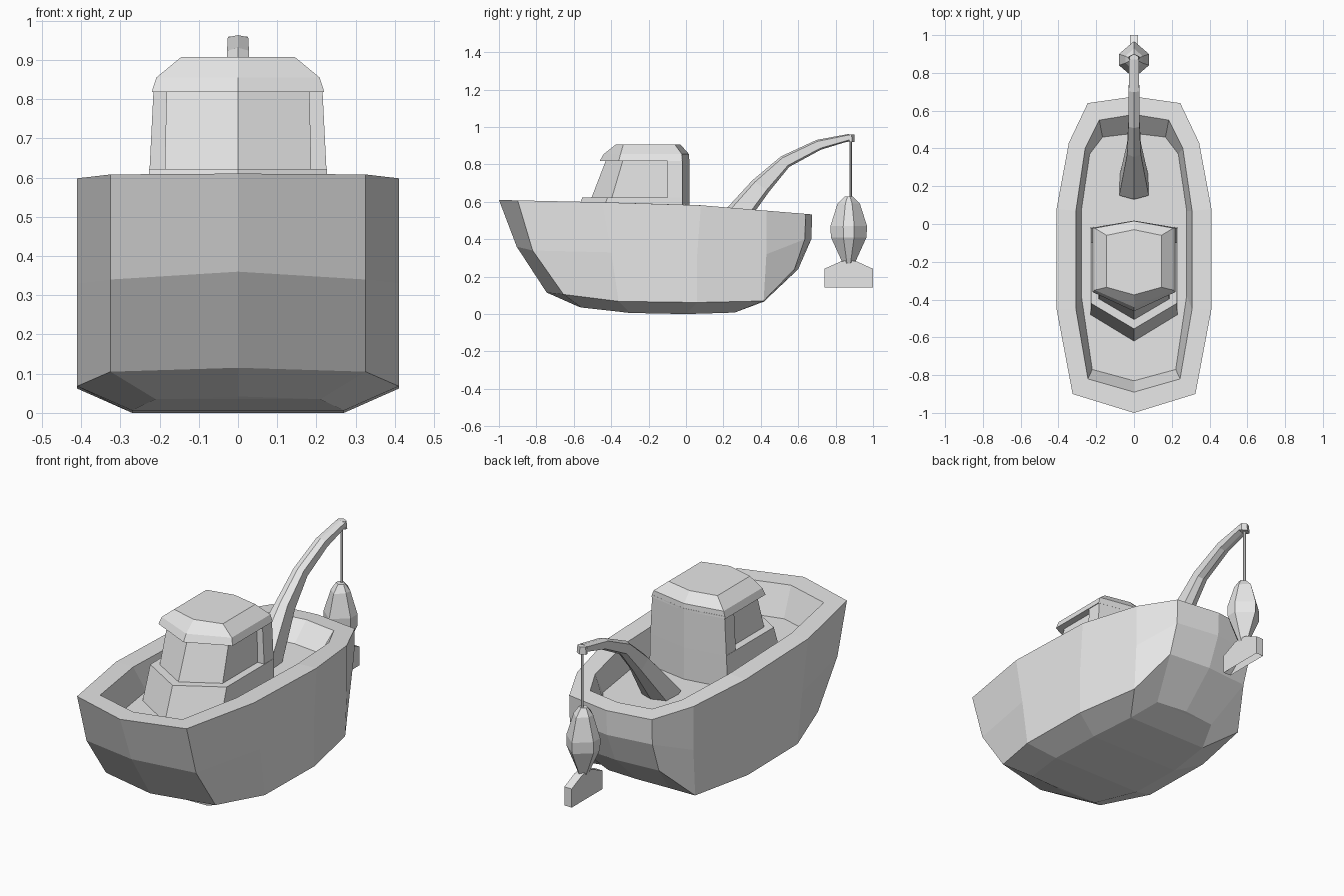
import bpy
import bmesh

default_cube = bpy.data.objects.get("Cube")
if default_cube:
    bpy.data.objects.remove(default_cube)

grey = bpy.data.materials.new("plain grey")
grey.use_nodes = True
shade = (0.8, 0.8, 0.8, 1)
grey.diffuse_color = shade
grey.node_tree.nodes["Principled BSDF"].inputs["Base Color"].default_value = shade


def closed_ring(half, axis=0):
    """Complete a half outline by mirroring it across the given axis."""
    other = []
    for point in reversed(half[1:-1]):
        flipped = list(point)
        flipped[axis] = -flipped[axis]
        other.append(flipped)
    return [list(point) for point in half] + other


def loft(name, halves, axis=0, y=0):
    """Skin a stack of mirrored outlines and cap both ends with strips."""
    bm = bmesh.new()
    rings = [[bm.verts.new(p) for p in closed_ring(h, axis)] for h in halves]
    count = len(rings[0])
    for low, high in zip(rings, rings[1:]):
        for i in range(count):
            j = (i + 1) % count
            bm.faces.new((low[i], low[j], high[j], high[i]))
    for ring in (rings[0], rings[-1]):
        for i in range(count // 2):
            strip = (ring[i], ring[i + 1], ring[-i - 1], ring[-i])
            bm.faces.new(list(dict.fromkeys(strip)))
    bmesh.ops.recalc_face_normals(bm, faces=bm.faces)
    mesh = bpy.data.meshes.new(name)
    bm.to_mesh(mesh)
    bm.free()
    mesh.materials.append(grey)
    obj = bpy.data.objects.new(name, mesh)
    obj.location.y = y
    bpy.context.collection.objects.link(obj)
    return obj


def level(plan, z):
    """Lift a flat half plan to a height."""
    return [(x, y, z) for x, y in plan]


def sheer(y):
    """Height of the rail along the boat."""
    return .588 - .022 * y - .06 * max(y, 0)


# Hull, rail and sunken deck, as outlines running from bow to stern
beam = [0, .325, .41, .41, .345, .245, 0]
rim_y = [-1, -.9, -.45, .08, .43, .64, .675]
mid_y = [-.905, -.82, -.4, .06, .43, .635, .67]
mid_z = [.36, .34, .33, .32, .32, .4, .4]
chine_y = [-.745, -.655, -.36, .06, .415, .58, .6]
chine_z = [.115, .105, .068, .062, .07, .24, .24]
keel_x = [0, .21, .27, .27, .24, .18, 0]
keel_y = [-.58, -.56, -.3, 0, .26, .4, .415]
keel_z = [.042, .035, .006, 0, .008, .06, .065]
rail_y = [-.89, -.82, -.45, .07, .4, .55, .58]
deck_y = [-.83, -.77, -.38, .07, .37, .46, .48]
deck_height = .45
loft("hull", [
    list(zip(keel_x, keel_y, keel_z)),
    list(zip(beam, chine_y, chine_z)),
    list(zip(beam, mid_y, mid_z)),
    [(x, y, sheer(y)) for x, y in zip(beam, rim_y)],
    [(x * .75, y, sheer(y)) for x, y in zip(beam, rail_y)],
    [(x * .68, y, deck_height) for x, y in zip(beam, deck_y)],
])


def cabin_plan(width, nose, front, back, tail):
    """Six-sided plan pointed at both ends."""
    return [(0, nose), (width, front), (width, back), (0, tail)]


# Cabin: stepped base, narrow glazed front, wide rear block, overhanging roof
loft("cabin_base", [
    level(cabin_plan(.23, -.62, -.48, -.02, .018), deck_height),
    level(cabin_plan(.227, -.555, -.42, -.02, .018), .622),
])
loft("cabin_front", [
    level(cabin_plan(.187, -.51, -.4, -.05, -.03), .61),
    level(cabin_plan(.182, -.425, -.335, -.05, -.03), .83),
])
loft("cabin_rear", [
    level(cabin_plan(.226, -.1, -.1, -.02, .018), .61),
    level(cabin_plan(.215, -.1, -.1, -.02, .018), .83),
])
loft("cabin_roof", [
    level(cabin_plan(.22, -.462, -.36, -.02, .018), .818),
    level(cabin_plan(.208, -.44, -.35, -.022, .016), .855),
    level(cabin_plan(.145, -.375, -.335, -.06, -.03), .907),
])

# Crane arm: six-sided section tapering along a bent path
# Each station holds y, z, half width, and the y and z offset of the top ridge
stations = [
    (.2, .44, .078, -.07, .03),
    (.4, .685, .036, -.045, .03),
    (.53, .815, .03, -.022, .028),
    (.71, .905, .028, -.012, .026),
    (.875, .945, .026, -.004, .018),
]
arm = []
for y, z, w, dy, dz in stations:
    arm.append([(s * w, y + k * dy, z + k * dz)
                for s, k in ((0, 1), (1, .7), (1, -.7), (0, -1))])
loft("crane_arm", arm)


def hex_plan(rx, ry):
    return [(0, -ry), (rx, -ry * .3), (rx, ry * .3), (0, ry)]


# Pulley tip and hanging rope
loft("crane_tip", [level(hex_plan(.028, .022), .92),
                   level(hex_plan(.024, .02), .96)], y=.88)
bpy.ops.mesh.primitive_cylinder_add(vertices=6, radius=.007, depth=.33,
                                    location=(0, .88, .775))
rope = bpy.context.object
rope.name = "rope"
rope.data.materials.append(grey)

# Hanging fish: faceted body and forked tail
body = [(.628, .022, .022), (.59, .045, .06), (.47, .08, .098),
        (.41, .08, .095), (.3, .035, .045), (.265, .02, .03)]
loft("fish_body", [level(hex_plan(rx, ry), z) for z, rx, ry in body], y=.87)
fork = [(0, .23), (.05, .21), (.13, .142), (.13, .242), (.045, .28), (0, .29)]
loft("fish_tail", [[(x, y, z) for y, z in fork] for x in (-.022, .022)],
     axis=1, y=.87)
